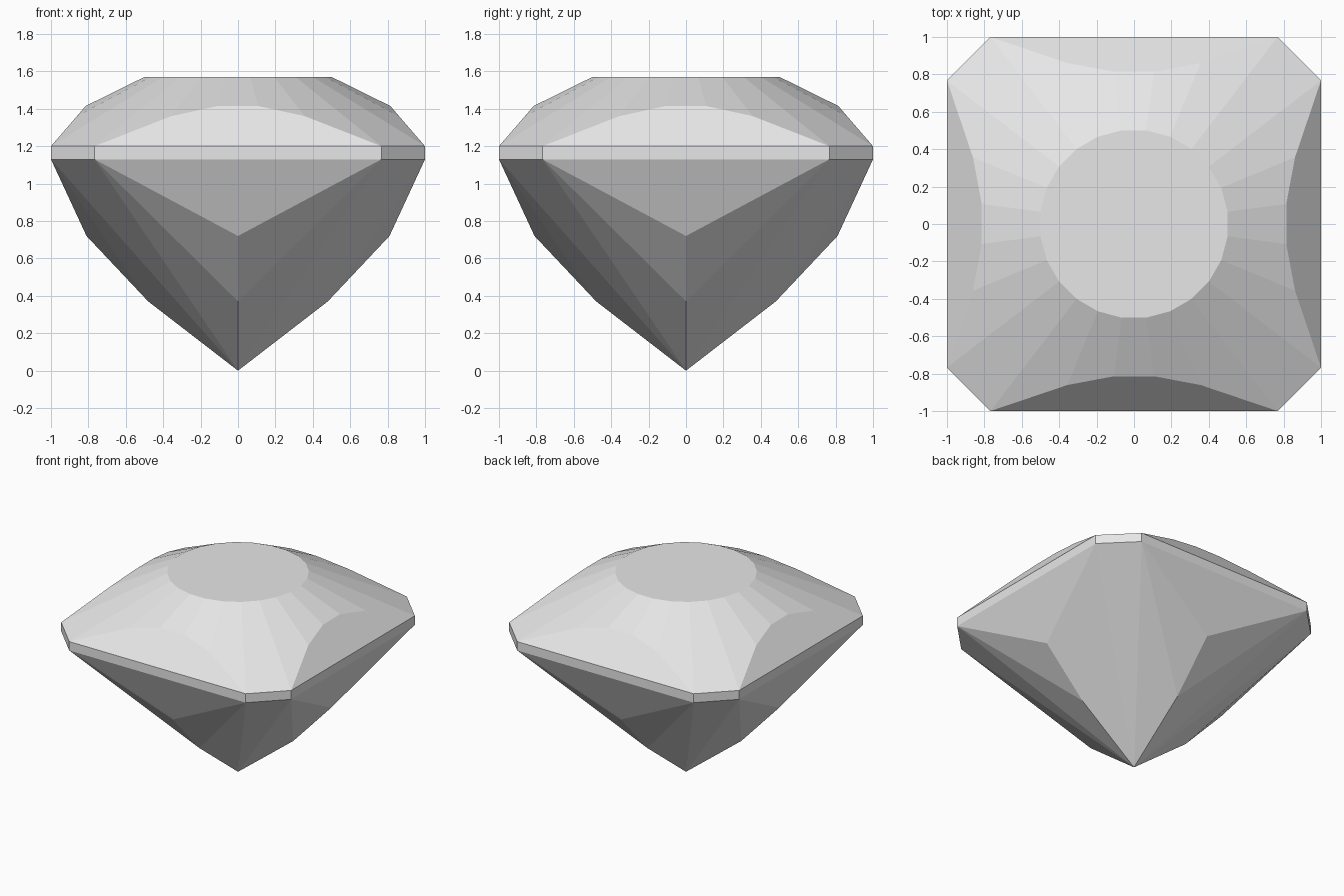
import bpy, bmesh
from math import cos, sin, radians
from mathutils import Matrix, Vector

cube = bpy.data.objects.get("Cube")
if cube:
    bpy.data.objects.remove(cube, do_unlink=True)

SIDES = 24
RADIUS = 1 / cos(radians(37.5))       # round outline before the sides are cut flat
CORNER = RADIUS * sin(radians(37.5))  # half length of each flat side
GIRDLE_LOW, GIRDLE_TOP, TABLE = 1.13, 1.2, 1.57
TABLE_RADIUS = 0.505

grey = bpy.data.materials.new("gem grey")
grey.use_nodes = True
color = (0.8, 0.8, 0.8, 1)
grey.diffuse_color = color
grey.node_tree.nodes["Principled BSDF"].inputs["Base Color"].default_value = color

QUARTERS = [Matrix.Rotation(radians(90 * i), 3, "Z") for i in range(4)]


def finish(name, bm):
    bmesh.ops.remove_doubles(bm, verts=bm.verts, dist=0.0005)
    bmesh.ops.recalc_face_normals(bm, faces=bm.faces)
    mesh = bpy.data.meshes.new(name)
    bm.to_mesh(mesh)
    bm.free()
    mesh.materials.append(grey)
    obj = bpy.data.objects.new(name, mesh)
    bpy.context.collection.objects.link(obj)


def add_faces(bm, faces):
    """Add the faces of one side, repeated around the four sides."""
    for turn in QUARTERS:
        for face in faces:
            bm.faces.new([bm.verts.new(turn @ Vector(p)) for p in face])


# Crown: faceted cone with four sloping side cuts
bm = bmesh.new()
middle = (GIRDLE_TOP + TABLE) / 2
bmesh.ops.create_cone(
    bm, cap_ends=True, segments=SIDES, radius1=RADIUS, radius2=TABLE_RADIUS,
    depth=TABLE - GIRDLE_TOP,
    matrix=Matrix.Translation((0, 0, middle)) @ Matrix.Rotation(radians(7.5), 4, "Z"))
for turn in QUARTERS:
    cut = bmesh.ops.bisect_plane(
        bm, geom=bm.verts[:] + bm.edges[:] + bm.faces[:], dist=0.0002,
        plane_co=turn @ Vector((0, -1, GIRDLE_TOP)),
        plane_no=turn @ Vector((0, -0.22, 0.19)), clear_outer=True)
    rim = [e for e in cut["geom_cut"] if isinstance(e, bmesh.types.BMEdge)]
    bmesh.ops.contextual_create(bm, geom=rim)
bm.normal_update()
base = [f for f in bm.faces if all(v.co.z < GIRDLE_TOP + 0.001 for v in f.verts)]
bmesh.ops.delete(bm, geom=base, context="FACES")
finish("crown", bm)


# Girdle: narrow upright band with four long and four short sides
def band(a, b):
    return [(*a, GIRDLE_LOW), (*b, GIRDLE_LOW), (*b, GIRDLE_TOP), (*a, GIRDLE_TOP)]


bm = bmesh.new()
add_faces(bm, [band((-CORNER, -1), (CORNER, -1)), band((CORNER, -1), (1, -CORNER))])
finish("girdle", bm)

# Pavilion: side triangles, folded facets below them, and corner facets to the tip
left, right = (-CORNER, -1, GIRDLE_LOW), (CORNER, -1, GIRDLE_LOW)
beyond = (1, -CORNER, GIRDLE_LOW)
upper, lower, tip = (0, -0.81, 0.72), (0, -0.48, 0.37), (0, 0, 0)
bm = bmesh.new()
add_faces(bm, [
    (left, upper, right),
    (left, lower, upper), (upper, lower, right),
    (left, tip, lower), (lower, tip, right),
    (right, tip, beyond),
])
finish("pavilion", bm)
